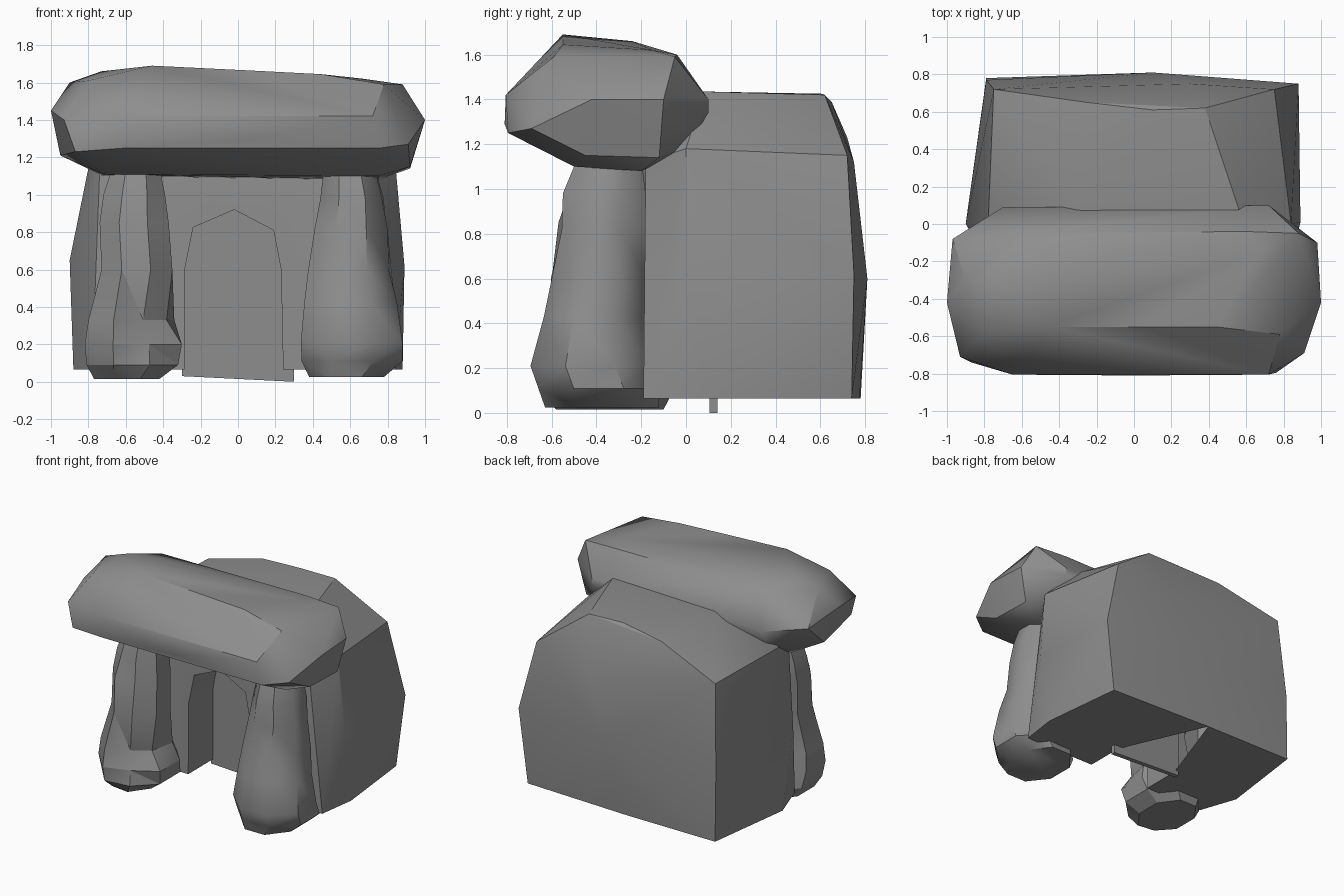
import bpy
import bmesh
import math

cube = bpy.data.objects.get("Cube")
if cube:
    bpy.data.objects.remove(cube, do_unlink=True)

stone = bpy.data.materials.new("grey_stone")
stone.use_nodes = True
GREY = (0.27, 0.27, 0.27, 1)
stone.diffuse_color = GREY
stone.node_tree.nodes["Principled BSDF"].inputs["Base Color"].default_value = GREY


def finish(bm, name):
    bmesh.ops.recalc_face_normals(bm, faces=bm.faces[:])
    mesh = bpy.data.meshes.new(name)
    bm.to_mesh(mesh)
    bm.free()
    mesh.materials.append(stone)
    obj = bpy.data.objects.new(name, mesh)
    bpy.context.collection.objects.link(obj)
    return obj


def smooth(obj, degrees):
    bpy.ops.object.select_all(action="DESELECT")
    obj.select_set(True)
    bpy.context.view_layer.objects.active = obj
    bpy.ops.object.shade_smooth_by_angle(angle=math.radians(degrees))


def boulder(name, points):
    """Convex stone wrapped around a few corner points."""
    bm = bmesh.new()
    for p in points:
        bm.verts.new(p)
    res = bmesh.ops.convex_hull(bm, input=bm.verts[:])
    bmesh.ops.delete(bm, geom=list({v for v in res["geom_interior"] if isinstance(v, bmesh.types.BMVert)}),
                     context="VERTS")
    return finish(bm, name)


def prism(name, outline, y0, y1):
    """Outline in x and z, extruded along y."""
    bm = bmesh.new()
    face = bm.faces.new([bm.verts.new((x, y0, z)) for x, z in outline])
    new = bmesh.ops.extrude_face_region(bm, geom=[face])["geom"]
    bmesh.ops.translate(bm, vec=(0, y1 - y0, 0),
                        verts=[v for v in new if isinstance(v, bmesh.types.BMVert)])
    return finish(bm, name)


def pillar(name, sections, dents):
    """Rough standing stone: eight-sided sections (z, x0, x1, y0, y1)."""
    bm = bmesh.new()
    rings = []
    for i, (z, x0, x1, y0, y1) in enumerate(sections):
        ring = []
        for k in range(8):
            a = math.tau * (k + 0.5) / 8
            r = 1.08 * dents.get((i, k), 1)
            ring.append(bm.verts.new(((x0 + x1) / 2 + r * math.cos(a) * (x1 - x0) / 2,
                                      (y0 + y1) / 2 + r * math.sin(a) * (y1 - y0) / 2, z)))
        rings.append(ring)
    for low, high in zip(rings, rings[1:]):
        for k in range(8):
            n = (k + 1) % 8
            bm.faces.new((low[k], low[n], high[n], high[k]))
    bm.faces.new(rings[0])
    bm.faces.new(rings[-1])
    bmesh.ops.triangulate(bm, faces=bm.faces[:])
    return finish(bm, name)


def open_floor(obj, apex_x):
    """Swap the flat underside for two side pieces, leaving a gap that narrows to the back."""
    bm = bmesh.new()
    bm.from_mesh(obj.data)
    low = [v for v in bm.verts if v.co.z < 0.07]
    bmesh.ops.delete(bm, geom=[f for f in bm.faces if all(v in low for v in f.verts)], context="FACES_ONLY")
    apex = min((v for v in low if v.co.y > 0.7), key=lambda v: abs(v.co.x - apex_x))
    for side in (-1, 1):
        part = [apex] + [v for v in low if v is not apex and v.co.x * side > 0]
        part.sort(key=lambda v: math.atan2(v.co.y - 0.3, v.co.x - side * 0.5))
        bm.faces.new(part[::-1])
    bm.to_mesh(obj.data)
    bm.free()


# Chamber: base, waist, shoulders and roof
chamber = boulder("chamber", [
    (-0.78, -0.19, 0.065), (-0.88, 0.1, 0.065), (0.84, -0.19, 0.065), (0.88, 0.1, 0.065),
    (0.81, 0.74, 0.065), (-0.79, 0.78, 0.065), (-0.05, 0.775, 0.065),
    (-0.9, 0, 0.65), (0.89, 0.01, 0.62), (0.88, 0.75, 0.62), (0.1, 0.81, 0.6), (-0.79, 0.77, 0.6),
    (-0.74, -0.18, 1.12), (0.72, -0.18, 1.12), (-0.78, 0, 1.24), (0.84, 0, 1.18),
    (0.75, 0.72, 1.15), (0.3, 0.75, 1.12), (-0.75, 0.72, 1.23),
    (0.56, 0.08, 1.435), (0.38, 0.62, 1.42), (0.1, 0.61, 1.425), (-0.25, 0.65, 1.39), (-0.3, 0.05, 1.41),
    (0.4, -0.1, 1.4), (-0.3, -0.1, 1.38)])

# Arched doorway cut
cutter = prism("doorway_cutter", [(-0.285, -0.1), (-0.285, 0.6), (-0.24, 0.825), (-0.02, 0.92),
                                  (0.19, 0.81), (0.23, 0.6), (0.245, -0.1)], -0.5, 0.11)
cutter.hide_render = True
cut = chamber.modifiers.new("doorway", "BOOLEAN")
cut.operation = "DIFFERENCE"
cut.solver = "EXACT"
cut.object = cutter
bpy.context.view_layer.objects.active = chamber
bpy.ops.object.modifier_apply(modifier=cut.name)
bpy.data.objects.remove(cutter, do_unlink=True)
open_floor(chamber, -0.05)
smooth(chamber, 25)

# Door slab closing the recess
prism("door_slab", [(-0.3, 0.03), (0.3, 0), (0.3, 0.5), (0.2, 0.85), (-0.24, 0.85), (-0.3, 0.5)], 0.105, 0.14)

# Lintel stone across the front
lintel = boulder("lintel", [
    (-1, -0.42, 1.45), (-0.93, -0.71, 1.4), (-0.87, -0.74, 1.23), (-0.95, -0.3, 1.21), (-0.97, -0.08, 1.4),
    (-0.9, -0.3, 1.6), (-0.8, -0.58, 1.61), (-0.73, -0.3, 1.66), (-0.46, -0.55, 1.69),
    (-0.65, -0.805, 1.42), (-0.6, -0.79, 1.25), (0, -0.81, 1.29), (0.05, -0.55, 1.665),
    (0.76, -0.795, 1.25), (0.72, -0.805, 1.42), (0.44, -0.55, 1.645), (0.78, -0.59, 1.59),
    (0.91, -0.69, 1.27), (1, -0.42, 1.4), (0.98, -0.1, 1.4), (0.88, -0.05, 1.59), (0.67, -0.15, 1.62),
    (0.72, 0.1, 1.4), (0.72, 0.1, 1.34), (-0.7, 0.09, 1.37), (0.6, -0.04, 1.6), (-0.6, -0.05, 1.6),
    (-0.5, -0.24, 1.66), (0.92, -0.45, 1.15), (0.92, -0.12, 1.14), (0.75, -0.5, 1.1), (0.75, -0.2, 1.08),
    (-0.72, -0.5, 1.11), (-0.72, -0.2, 1.1), (0.7, 0, 1.18), (-0.7, 0, 1.18)])
smooth(lintel, 37)

# Two standing stones under the lintel
right_pillar = pillar("right_pillar", [
    (0.015, -0.77, -0.42, -0.58, -0.1), (0.09, -0.81, -0.32, -0.65, -0.06), (0.2, -0.82, -0.3, -0.67, -0.1),
    (0.33, -0.8, -0.34, -0.65, -0.15), (0.6, -0.73, -0.36, -0.6, -0.17), (0.85, -0.74, -0.37, -0.56, -0.16),
    (1.0, -0.72, -0.39, -0.53, -0.16), (1.15, -0.67, -0.42, -0.48, -0.18)],
    {(3, 6): 0.66, (3, 7): 0.82, (2, 6): 0.78, (1, 6): 0.92, (4, 6): 1.02, (4, 7): 1.05,
     (5, 6): 0.92, (5, 5): 1.05, (6, 5): 0.94, (0, 5): 0.92})
left_pillar = pillar("left_pillar", [
    (0.025, 0.38, 0.78, -0.63, -0.12), (0.11, 0.34, 0.88, -0.66, -0.12), (0.21, 0.335, 0.88, -0.695, -0.16),
    (0.43, 0.355, 0.85, -0.635, -0.18), (0.6, 0.375, 0.82, -0.6, -0.17), (0.82, 0.41, 0.8, -0.555, -0.18),
    (0.98, 0.44, 0.78, -0.55, -0.18), (1.15, 0.46, 0.73, -0.48, -0.2)],
    {(3, 0): 0.96, (5, 0): 0.95, (4, 7): 0.94, (6, 7): 0.94})
smooth(right_pillar, 25)
smooth(left_pillar, 45)
